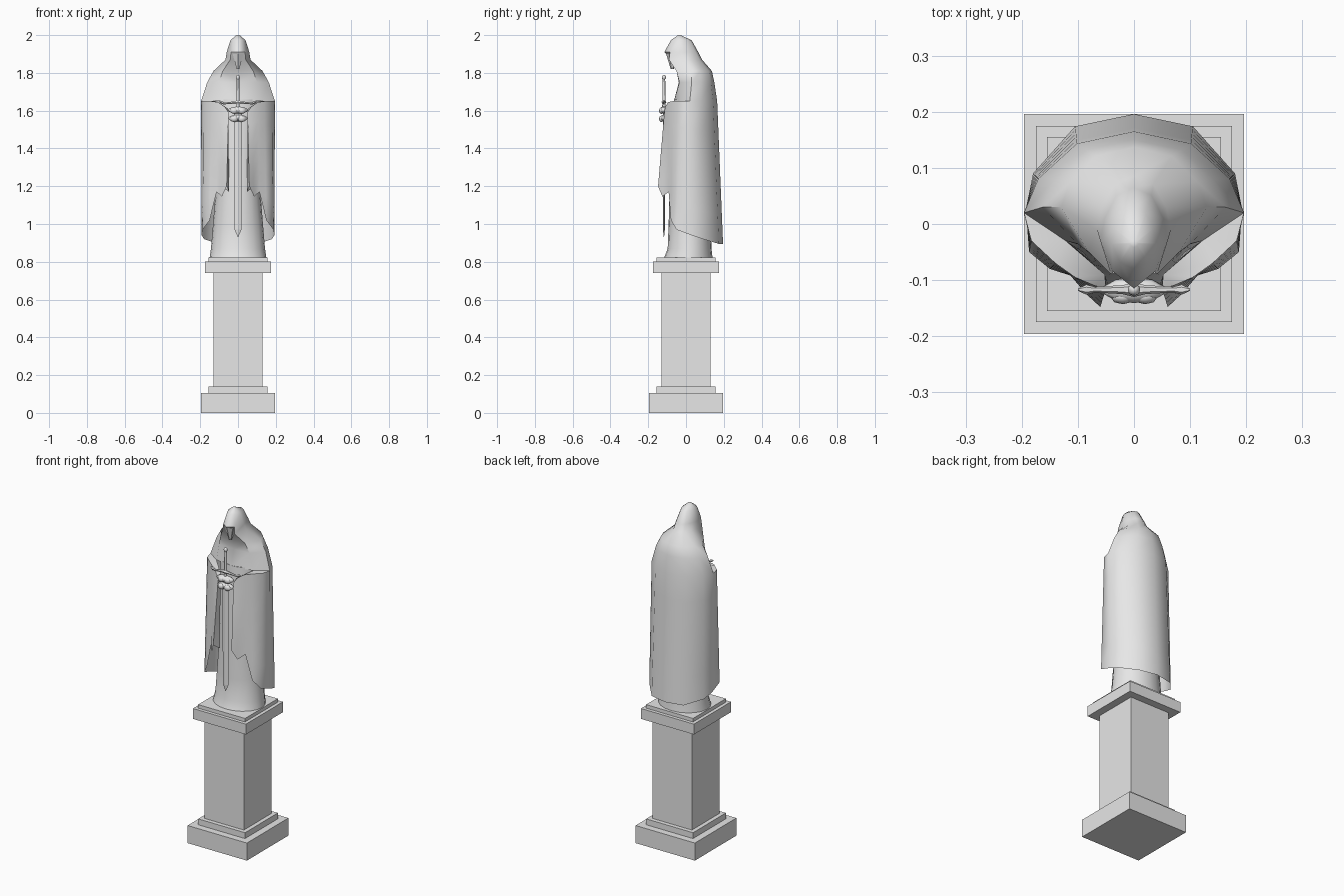
import bpy
import bmesh
import math
from mathutils import Matrix, Vector

start_cube = bpy.data.objects.get("Cube")
if start_cube:
    bpy.data.objects.remove(start_cube, do_unlink=True)

stone = bpy.data.materials.new("grey_stone")
stone.use_nodes = True
stone_colour = (0.8, 0.8, 0.8, 1)
stone.diffuse_color = stone_colour
stone.node_tree.nodes["Principled BSDF"].inputs["Base Color"].default_value = stone_colour

CM = 0.01  # all part dimensions are given in hundredths of a unit


def finish(name, bm, smooth_angle=None, mirror=False):
    """Turn a bmesh into a scaled, coloured and shaded object."""
    bmesh.ops.remove_doubles(bm, verts=bm.verts, dist=0.01)
    bmesh.ops.recalc_face_normals(bm, faces=bm.faces)
    bmesh.ops.scale(bm, vec=Vector((CM, CM, CM)), verts=bm.verts)
    mesh = bpy.data.meshes.new(name)
    bm.to_mesh(mesh)
    bm.free()
    mesh.materials.append(stone)
    obj = bpy.data.objects.new(name, mesh)
    bpy.context.collection.objects.link(obj)
    if smooth_angle:
        bpy.ops.object.select_all(action="DESELECT")
        obj.select_set(True)
        bpy.context.view_layer.objects.active = obj
        bpy.ops.object.shade_smooth_by_angle(angle=math.radians(smooth_angle))
    if mirror:
        modifier = obj.modifiers.new("both_sides", "MIRROR")
        modifier.use_clip = True
    return obj


def loft(bm, rows, closed=False, caps=False):
    """Skin neighbouring rows of points with quads."""
    grid = [[bm.verts.new(point) for point in row] for row in rows]
    count = len(grid[0])
    for upper, lower in zip(grid, grid[1:]):
        for i in range(count if closed else count - 1):
            j = (i + 1) % count
            bm.faces.new((upper[i], upper[j], lower[j], lower[i]))
    if caps:
        bm.faces.new(grid[0])
        bm.faces.new(grid[-1])
    return grid


def block(name, half, bottom, top):
    bm = bmesh.new()
    size = Vector((2 * half, 2 * half, top - bottom))
    bmesh.ops.create_cube(bm, size=1, matrix=Matrix.Translation((0, 0, (bottom + top) / 2))
                          @ Matrix.Diagonal(size).to_4x4())
    finish(name, bm)


def ellipsoid(name, centre, radii, segments=10):
    bm = bmesh.new()
    bmesh.ops.create_uvsphere(bm, u_segments=segments, v_segments=6, radius=1,
                              matrix=Matrix.Translation(centre) @ Matrix.Diagonal(radii).to_4x4())
    finish(name, bm, smooth_angle=60)


# Pedestal
block("pedestal_base", 19.6, 0, 10.5)
block("pedestal_step", 15.5, 10.5, 14)
block("pedestal_shaft", 13, 14, 74)
block("pedestal_cap", 17.5, 74, 80.2)
block("pedestal_plinth", 15.5, 80.2, 82.3)

# Robe under the cloak: height, half width, front, back
robe_sections = [(82.3, 15, -11.5, 14), (87, 14.3, -9.7, 13.5), (100, 13.2, -9.2, 13),
                 (118, 11.8, -8.7, 13), (140, 12, -8, 13), (166, 12.5, -6.3, 13)]
bm = bmesh.new()
rows = []
for z, half, front, back in robe_sections:
    middle, depth = (front + back) / 2, (back - front) / 2
    ring = [math.tau * i / 20 for i in range(20)]
    rows.append([(half * math.cos(a), middle + depth * math.sin(a), z) for a in ring])
loft(bm, rows, closed=True, caps=True)
finish("robe", bm, smooth_angle=50)

# Hood and shoulders: height, half width, side y, back y, breast y, front y
hood_sections = [(200, 0.8, -3.5, -3, -4, -4.2), (197.3, 4, -3.5, 3, -6.8, -8),
                 (191, 6, -3, 6.5, -8.5, -11.5), (187, 6.6, -1, 8.5, -9, -7),
                 (181, 13, 3, 13.7, -5, -5), (175, 16.3, 3, 15, -3.5, -3.8),
                 (165, 19.6, 2, 16.5, -3, -6.4)]


def hood_row(z, half, side, back, breast, front):
    reach = back - side
    return [(0, back, z), (half * 0.52, side + reach * 0.85, z),
            (half * 0.87, side + reach * 0.42, z), (half, side, z),
            (half * 0.62, breast, z), (0, front, z)]


bm = bmesh.new()
hood_rows = [hood_row(*section) for section in hood_sections]
hood = loft(bm, hood_rows)
bm.faces.new(hood[0])

# Cloak and sleeves: top and hem of each fold, from the back round to the inner sleeve
shoulder = hood_rows[-1]
folds = [(shoulder[0], (0, 19.6, 89.5)), (shoulder[1], (10.5, 17.4, 89.5)),
         (shoulder[2], (18, 9, 92)), (shoulder[3], (19.2, 3, 94)),
         ((18.3, -3, 165), (18.7, -5, 97)), ((14, -7, 165), (15, -8, 102)),
         ((10.5, -9.5, 164.5), (11.3, -9.2, 117)), ((7, -11, 162), (8.5, -12.5, 114.5)),
         ((5, -11.5, 159), (6, -14.8, 120)), ((5.2, -9, 161), (4.7, -10.5, 117)),
         (shoulder[4], (9, -5, 120))]
steps = 5
loft(bm, [[Vector(top).lerp(Vector(hem), step / steps) for top, hem in folds]
          for step in range(steps + 1)])

# Upper side of the forearm
tops = [top for top, hem in folds]
for corners in ((3, 4, 10), (4, 5, 10), (5, 6, 9, 10), (6, 7, 8, 9)):
    bm.faces.new([bm.verts.new(tops[i]) for i in corners])
finish("hooded_cloak", bm, smooth_angle=48, mirror=True)

# Face hidden in the hood
bm = bmesh.new()
bmesh.ops.create_cone(bm, cap_ends=True, segments=6, radius1=0.8, radius2=3.2, depth=8,
                      matrix=Matrix.Translation((0, -7.3, 186)))
finish("shadowed_face", bm)

# Sword: diamond blade, round grip, flared crossguard
SWORD_Y = -11.7


def diamond(x, z, wide, thick):
    return [(x + wide, SWORD_Y, z), (x, SWORD_Y - thick, z),
            (x - wide, SWORD_Y, z), (x, SWORD_Y + thick, z)]


bm = bmesh.new()
loft(bm, [diamond(0, 160, 2.1, 0.6), diamond(0, 97, 1.8, 0.5), diamond(0, 93, 0.1, 0.1)],
     closed=True, caps=True)
finish("sword_blade", bm)

bm = bmesh.new()
bmesh.ops.create_cone(bm, cap_ends=True, segments=8, radius1=0.9, radius2=0.7, depth=16,
                      matrix=Matrix.Translation((0, SWORD_Y, 169)))
finish("sword_grip", bm, smooth_angle=50)
ellipsoid("sword_pommel", (0, SWORD_Y, 177.6), (1.1, 1.1, 1.3))

bm = bmesh.new()
guard_sections = [(0, 164.5, 1.3), (2, 164.3, 0.8), (7, 163.8, 0.5), (8.5, 164.2, 0.9), (10, 164.7, 0.2)]
loft(bm, [[(x, SWORD_Y + r * math.cos(a), z + r * math.sin(a))
           for a in (math.tau * i / 6 for i in range(6))]
          for x, z, r in guard_sections], closed=True)
finish("sword_crossguard", bm, smooth_angle=50, mirror=True)

# Folded hands, with finger ridges across the grip
ellipsoid("upper_hand", (0, -11.8, 160.3), (5.6, 2.3, 1.9))
ellipsoid("lower_hand", (0, -11.6, 156), (5.4, 2.2, 1.9))
for hand, height in (("upper", 160), ("lower", 155.7)):
    for side, label in ((-1, "right"), (1, "left")):
        ellipsoid(f"{hand}_{label}_fingers", (side * 2, -13, height), (2.2, 1.3, 1.7), 8)
